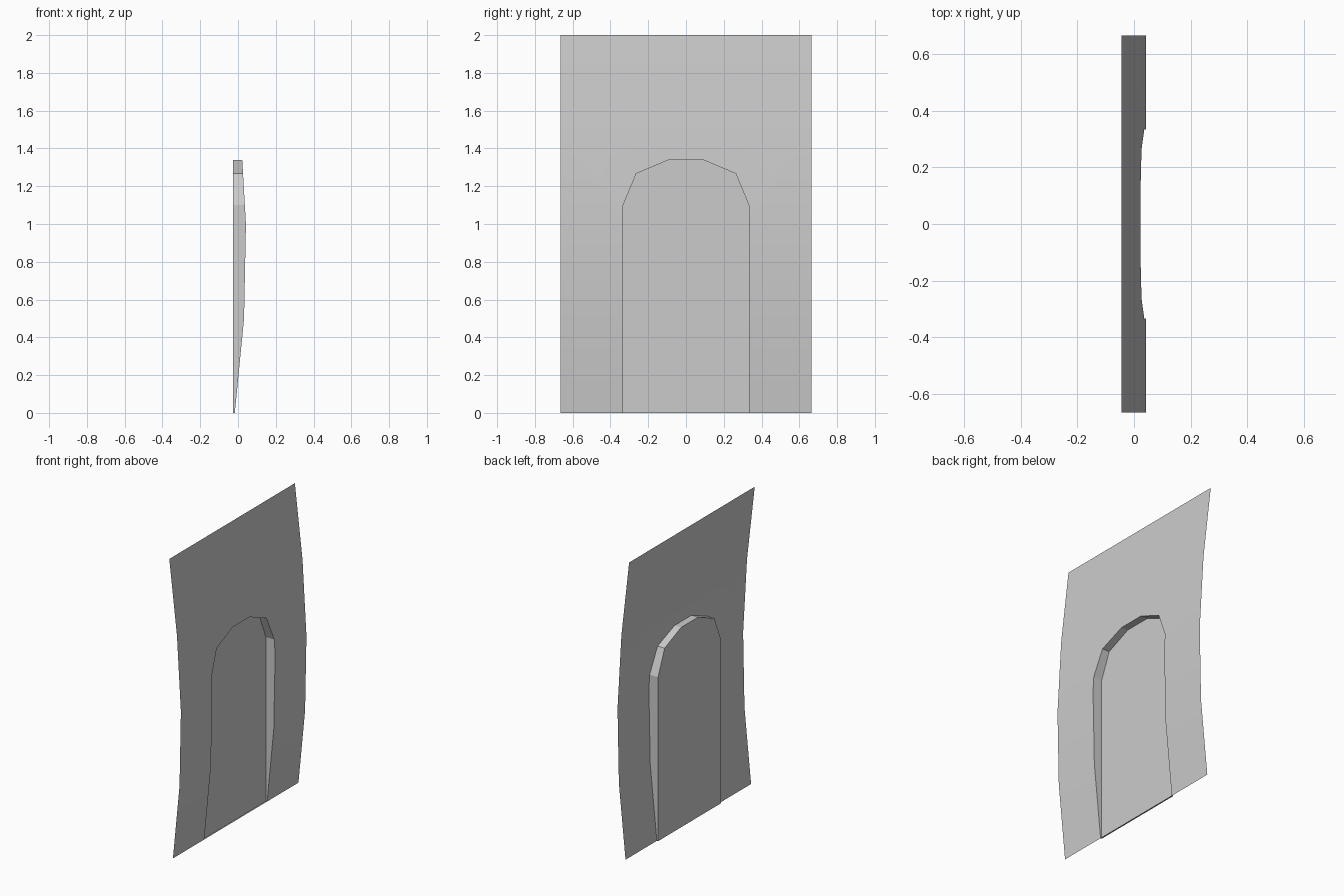
import bpy, bmesh

if "Cube" in bpy.data.objects:
    bpy.data.objects.remove(bpy.data.objects["Cube"])

HALF_W = 0.665          # half width of the panel
BACK_X = -0.026         # plane of the recessed door
# curved side profile of the sheet: (z, x)
PROFILE = [(0, -0.017), (0.5, 0.032), (1.0, 0.042), (1.5, 0.013), (2.0, -0.044)]
# right half of the arched opening: (y, z)
ARCH_HALF = [(0.333, 0), (0.333, 0.5), (0.333, 1.0), (0.333, 1.1), (0.263, 1.267), (0.09, 1.34)]


def sheet_x(z):
    for (z0, x0), (z1, x1) in zip(PROFILE, PROFILE[1:]):
        if z <= z1:
            return x0 + (x1 - x0) * (z - z0) / (z1 - z0)
    return PROFILE[-1][1]


def make_object(name, polygons):
    bm = bmesh.new()
    for poly in polygons:
        bm.faces.new([bm.verts.new(p) for p in poly])
    bmesh.ops.remove_doubles(bm, verts=bm.verts, dist=0.0005)
    mesh = bpy.data.meshes.new(name)
    bm.to_mesh(mesh)
    bm.free()
    obj = bpy.data.objects.new(name, mesh)
    bpy.context.collection.objects.link(obj)
    bpy.ops.object.select_all(action='DESELECT')
    obj.select_set(True)
    bpy.context.view_layer.objects.active = obj
    bpy.ops.object.shade_smooth_by_angle(angle=0.35)
    return obj


def on_sheet(points):
    return [(sheet_x(z), y, z) for y, z in points]


def rect(y0, y1, z0, z1):
    return on_sheet([(y0, z0), (y1, z0), (y1, z1), (y0, z1)])


# full arch outline, counter-clockwise from the right foot
arch = ARCH_HALF + [(-y, z) for y, z in reversed(ARCH_HALF)]
w, a = HALF_W, ARCH_HALF[0][0]

# curved wall sheet around the opening
wall = [rect(-w, w, 1.5, 2.0)]
for z0, z1 in ((0, 0.5), (0.5, 1.0)):
    wall += [rect(-w, -a, z0, z1), rect(a, w, z0, z1)]
upper_arch = [p for p in arch if p[1] >= 1.0]
wall.append(on_sheet([(-w, 1.0)] + upper_arch[::-1] + [(w, 1.0), (w, 1.5), (-w, 1.5)]))

# reveal around the opening, including the threshold strip
front = on_sheet(arch)
back = [(BACK_X, y, z) for y, z in arch]
n = len(arch)
reveal = [[front[i], front[(i + 1) % n], back[(i + 1) % n], back[i]] for i in range(n)]

make_object("curved_wall_with_door_reveal", wall + reveal)

# flat recessed door
make_object("door_panel", [back])
